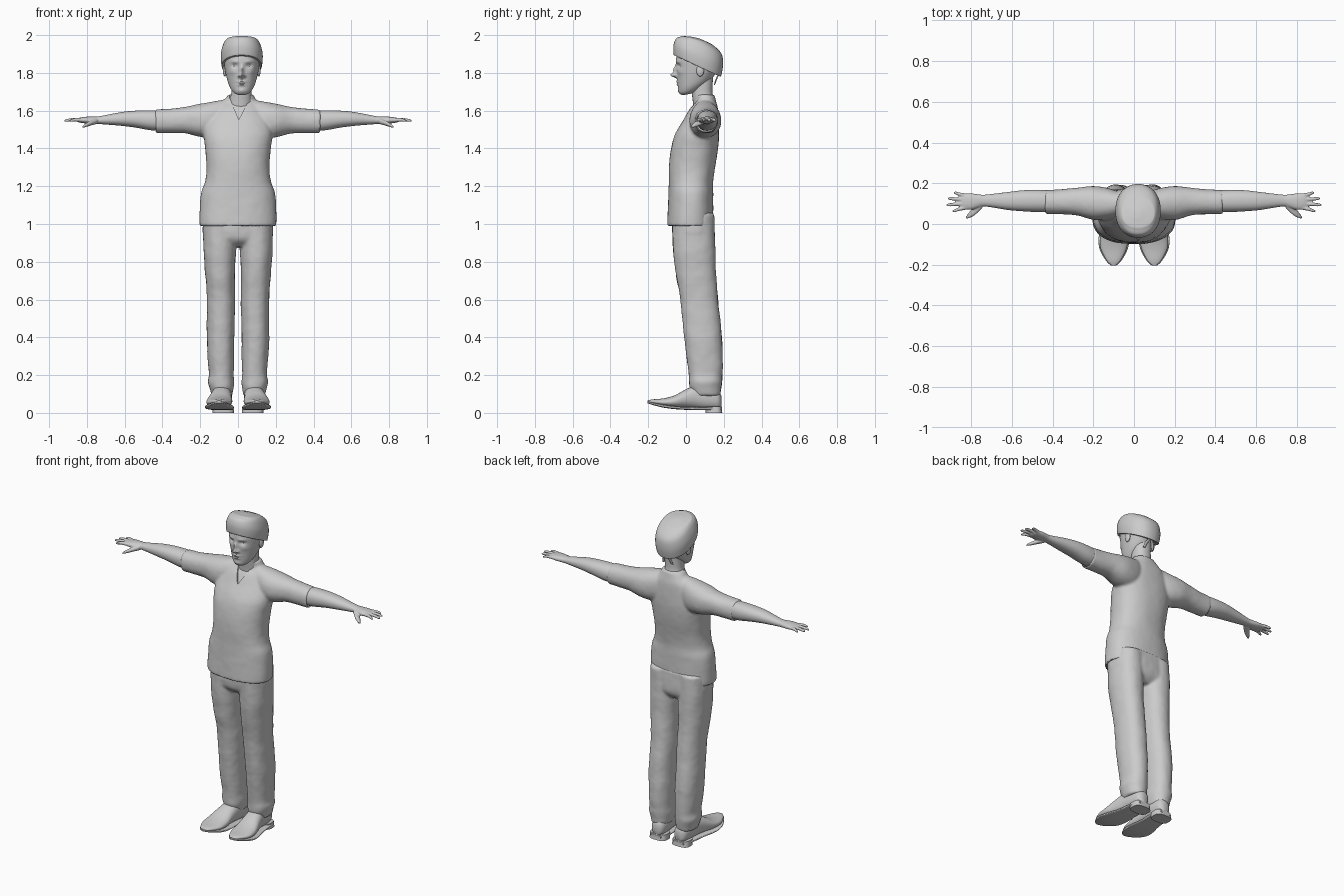
import bpy, bmesh, math
from math import cos, sin, pi, exp


def spline(rows, steps):
    """Catmull-Rom interpolation through section rows."""
    out = []
    for i in range(len(rows) - 1):
        p0, p1, p2 = rows[max(i - 1, 0)], rows[i], rows[i + 1]
        p3 = rows[min(i + 2, len(rows) - 1)]
        for s in range(steps):
            t = s / steps
            out.append([b + .5 * t * (c - a + t * (2*a - 5*b + 4*c - d + t * (3*(b - c) + d - a)))
                        for a, b, c, d in zip(p0, p1, p2, p3)])
    return out + [list(rows[-1])]


def loft(name, axis, rows, n=2.2, seg=40, steps=4, mirror=False):
    """Rows: position, centre 1, centre 2, radius 1, radius 2, optional tilt."""
    bm = bmesh.new()
    rows = [r if len(r) == 6 else (*r, 0) for r in rows]
    rings = []
    for t, c1, c2, r1, r2, tilt in spline(rows, steps):
        ring = []
        for k in range(seg):
            c, s = cos(2 * pi * k / seg), sin(2 * pi * k / seg)
            u = r1 * math.copysign(abs(c) ** (2 / n), c)
            v = r2 * math.copysign(abs(s) ** (2 / n), s)
            w = t + tilt * v
            co = {'Z': (c1 + u, c2 + v, w), 'X': (w, c1 + u, c2 + v), 'Y': (c1 + u, w, c2 + v)}[axis]
            ring.append(bm.verts.new(co))
        rings.append(ring)
    for a, b in zip(rings, rings[1:]):
        for k in range(seg):
            bm.faces.new((a[k - 1], a[k], b[k], b[k - 1]))
    bm.faces.new(rings[0])
    bm.faces.new(rings[-1])
    bmesh.ops.recalc_face_normals(bm, faces=bm.faces)
    return finish(name, bm, mirror)


def finish(name, bm, mirror=False):
    me = bpy.data.meshes.new(name)
    bm.to_mesh(me)
    bm.free()
    ob = bpy.data.objects.new(name, me)
    bpy.context.collection.objects.link(ob)
    if mirror:
        ob.modifiers.new("Mirror", 'MIRROR').use_mirror_merge = False
        bake(ob)
    return ob


def ball(name, loc, size):
    bm = bmesh.new()
    bmesh.ops.create_uvsphere(bm, u_segments=24, v_segments=16, radius=1)
    for v in bm.verts:
        v.co = [l + s * c for l, s, c in zip(loc, size, v.co)]
    return finish(name, bm)


def select(obs):
    bpy.ops.object.select_all(action='DESELECT')
    for o in obs:
        o.select_set(True)
    bpy.context.view_layer.objects.active = obs[0]


def bake(ob):
    select([ob])
    bpy.ops.object.convert(target='MESH')


def fuse(obs, voxel, smooth, wrinkle=0):
    """Join overlapping parts into one continuous surface."""
    select(obs)
    bpy.ops.object.join()
    ob = obs[0]
    m = ob.modifiers.new("Remesh", 'REMESH')
    m.mode, m.voxel_size = 'VOXEL', voxel
    m = ob.modifiers.new("Smooth", 'SMOOTH')
    m.factor, m.iterations = .5, smooth
    if wrinkle:
        tex = bpy.data.textures.new("folds", 'CLOUDS')
        tex.noise_scale = .12
        m = ob.modifiers.new("Folds", 'DISPLACE')
        m.texture, m.strength = tex, wrinkle
    bake(ob)
    return ob


def cut(ob, cutters):
    for c in cutters:
        c.hide_render = True
        m = ob.modifiers.new("Cut", 'BOOLEAN')
        m.operation, m.object, m.solver = 'DIFFERENCE', c, 'EXACT'
    bake(ob)
    for c in cutters:
        bpy.data.objects.remove(c)


# Trousers
legs = loft("trousers", 'Z', [
    (.09, .085, .112, .056, .07), (.13, .087, .103, .064, .084), (.165, .09, .104, .070, .088),
    (.20, .088, .103, .065, .089), (.28, .09, .10, .070, .095), (.40, .092, .09, .073, .10),
    (.60, .09, .07, .075, .10), (.75, .095, .051, .079, .107), (.86, .097, .044, .086, .112),
    (1.05, .097, .037, .088, .112)], mirror=True)
pelvis = loft("pelvis", 'Z', [(.88, 0, .045, .11, .07), (.93, 0, .04, .183, .11), (1.06, 0, .037, .183, .11)], n=2.6)
fuse([legs, pelvis], .008, 5, .007)

# Tunic: torso and sleeves fused, with hollow hems and a V neck
torso_rows = [
    (.99, 0, .022, .203, .122), (1.06, 0, .024, .203, .121), (1.16, 0, .026, .196, .118),
    (1.22, 0, .026, .176, .117), (1.30, 0, .032, .166, .122), (1.40, 0, .045, .174, .125),
    (1.48, 0, .06, .182, .116), (1.55, 0, .08, .165, .094), (1.61, .003, .095, .13, .075),
    (1.65, .01, .105, .09, .054), (1.685, .016, .096, .066, .054)]
torso = loft("tunic", 'Z', torso_rows, n=2.3, seg=64)
sleeves = loft("sleeves", 'X', [
    (.06, .10, 1.58, .05, .08), (.12, .10, 1.555, .075, .096), (.20, .103, 1.548, .083, .088),
    (.28, .11, 1.55, .068, .07), (.36, .109, 1.546, .061, .064), (.438, .108, 1.543, .06, .063)], mirror=True)
tunic = fuse([torso, sleeves], .008, 5, .005)
bm = bmesh.new()
vee = [(.004, 1.553), (.066, 1.67), (.066, 1.76), (-.045, 1.76), (-.045, 1.67)]
front = bm.faces.new([bm.verts.new((x, -.2, z)) for x, z in vee])
ext = bmesh.ops.extrude_face_region(bm, geom=[front])
bmesh.ops.translate(bm, vec=(0, .285, 0), verts=[g for g in ext['geom'] if isinstance(g, bmesh.types.BMVert)])
bmesh.ops.recalc_face_normals(bm, faces=bm.faces)
cut(tunic, [
    finish("vee_cutter", bm),
    loft("hem_cutter", 'Z', [(.9, 0, .022, .193, .113), (1.02, 0, .023, .193, .112)], n=2.3, seg=64),
    loft("cuff_cutter", 'X', [(.405, .108, 1.544, .053, .056), (.5, .108, 1.543, .053, .056)], mirror=True)])

# Chest and neck under the neckline
loft("chest", 'Z', [(z, x, y, a - .009, b - .009) for z, x, y, a, b in torso_rows[5:10]], n=2.3, seg=64)
loft("neck", 'Z', [(1.60, .01, .10, .065, .06), (1.65, .014, .094, .062, .058), (1.69, .018, .086, .054, .055),
                   (1.74, .02, .085, .053, .056), (1.80, .02, .085, .053, .06)])

# Arms and hands
arm = [loft("arms", 'X', [
    (.38, .11, 1.546, .051, .053), (.46, .113, 1.549, .055, .053), (.54, .114, 1.555, .052, .045),
    (.62, .113, 1.556, .044, .036), (.73, .115, 1.55, .029, .021), (.765, .113, 1.55, .033, .019),
    (.80, .11, 1.55, .040, .018), (.835, .11, 1.55, .039, .014), (.85, .11, 1.55, .034, .009)])]
for y0, y1, tip in ((.081, .064, .892), (.10, .094, .92), (.12, .125, .914), (.139, .153, .886)):
    mid = (.83 + tip) / 2
    arm.append(loft("finger", 'X', [
        (.82, y0, 1.55, .010, .010), (mid, (y0 + y1) / 2, 1.552, .009, .009),
        (tip - .01, y1, 1.548, .0075, .007), (tip, y1, 1.546, .003, .003)], seg=16))
arm.append(loft("thumb", 'X', [
    (.745, .098, 1.545, .020, .015), (.78, .067, 1.534, .022, .013),
    (.806, .046, 1.523, .016, .010), (.824, .032, 1.514, .006, .005)], seg=20))
arms = fuse(arm, .004, 3)
arms.modifiers.new("Mirror", 'MIRROR').use_mirror_merge = False
bake(arms)

# Head, with facial features pushed out of or into the front
HX = .02
head = loft("head", 'Z', [
    (1.688, HX, .015, .026, .030, .2), (1.703, HX, .024, .048, .056, .25), (1.735, HX, .045, .067, .084, .3),
    (1.775, HX, .056, .080, .10, .2), (1.82, HX, .06, .090, .11, 0), (1.88, HX, .065, .096, .117, 0),
    (1.92, HX, .065, .088, .10, 0)], n=2.1, seg=144, steps=9)
features = [  # x, z, spread x, spread z, push
    (0, 1.787, .012, .012, -.034), (0, 1.815, .010, .022, -.018), (0, 1.753, .022, .006, -.009),
    (0, 1.738, .018, .006, -.008), (0, 1.745, .024, .002, .004), (0, 1.705, .022, .011, -.005)]
for s in (-1, 1):
    features += [(s * .037, 1.838, .017, .010, .012), (s * .037, 1.86, .022, .007, -.005),
                 (s * .016, 1.783, .007, .007, -.010), (s * .05, 1.805, .018, .015, -.004)]
for v in head.data.vertices:
    if v.co.y < .03:
        v.co.y += sum(d * exp(-((v.co.x - HX - x) / a) ** 2 - ((v.co.z - z) / b) ** 2)
                      for x, z, a, b, d in features)
for s, side in ((-1, "right"), (1, "left")):
    ball(side + "_eye", (HX + s * .037, -.020, 1.838), (.015, .013, .010))
    ball(side + "_ear", (HX + s * .090, .075, 1.812), (.010, .020, .031))

# Cloth cap tilted to the back, with a tie behind
loft("cap", 'Z', [
    (1.838, HX, .06, .101, .121, -.46), (1.842, HX, .06, .107, .126, -.46), (1.895, HX, .065, .111, .131, -.40),
    (1.942, HX, .068, .100, .120, -.34), (1.970, HX, .058, .086, .085, -.27), (1.979, HX, .052, .070, .062, -.26),
    (1.988, HX, .045, .02, .02, -.2)], n=2.2, seg=64, steps=5)
ball("tie_knot", (HX, .176, 1.795), (.014, .013, .012))
for s, side in ((-1, "right"), (1, "left")):
    loft(side + "_tie_tail", 'Z', [(1.735, HX + s * .03, .150, .007, .003), (1.765, HX + s * .022, .160, .010, .004),
                                   (1.797, HX, .174, .006, .004)], seg=12)

# Shoes with soles and heels
loft("shoes", 'Y', [
    (-.203, .10, .061, .010, .004), (-.18, .10, .060, .034, .011), (-.12, .10, .056, .064, .021),
    (-.06, .098, .060, .068, .033), (0, .092, .075, .059, .050), (.06, .085, .085, .052, .063),
    (.12, .08, .08, .049, .062), (.17, .078, .07, .039, .05), (.187, .078, .06, .018, .03)], mirror=True)
loft("soles", 'Y', [
    (-.205, .10, .056, .012, .004), (-.18, .10, .049, .038, .006), (-.12, .10, .036, .070, .008),
    (-.05, .097, .027, .075, .008), (.04, .088, .023, .061, .008), (.14, .08, .022, .055, .008),
    (.19, .078, .022, .035, .008)], n=4, mirror=True)
loft("heels", 'Z', [(0, .078, .148, .057, .044), (.035, .078, .145, .054, .043)], n=3, steps=1, mirror=True)

select(list(bpy.context.scene.objects))
bpy.ops.object.shade_smooth_by_angle(angle=math.radians(50))
